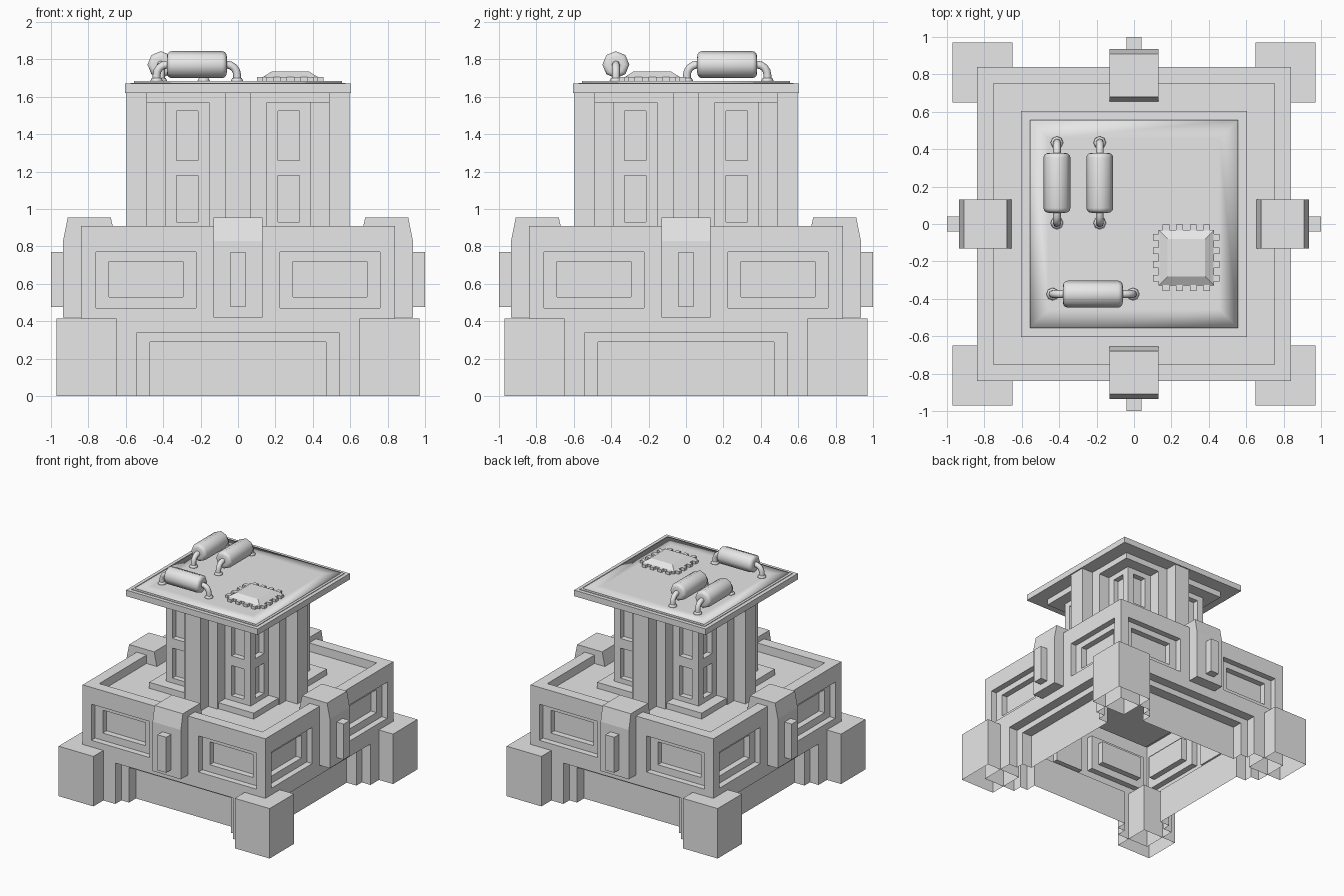
import bpy, bmesh
from math import pi, cos, sin
from mathutils import Matrix, Vector

old = bpy.data.objects.get("Cube")
if old:
    bpy.data.objects.remove(old, do_unlink=True)

GREY = (0.8, 0.8, 0.8, 1)
mat = bpy.data.materials.new("plain_grey")
mat.use_nodes = True
mat.diffuse_color = GREY
mat.node_tree.nodes["Principled BSDF"].inputs["Base Color"].default_value = GREY

TURNS = [Matrix.Rotation(k * pi / 2, 4, 'Z') for k in range(4)]


def box(bm, x, y, z, m=Matrix()):
    """Box from (low, high) ranges, moved by m; returns its vertices."""
    size = [b - a for a, b in (x, y, z)]
    mid = [(a + b) / 2 for a, b in (x, y, z)]
    place = m @ Matrix.Translation(mid) @ Matrix.Diagonal((*size, 1))
    return bmesh.ops.create_cube(bm, size=1, matrix=place)["verts"]


def square(bm, half, z):
    return box(bm, (-half, half), (-half, half), z)


def finish(name, bm, smooth=False):
    bmesh.ops.recalc_face_normals(bm, faces=bm.faces)
    me = bpy.data.meshes.new(name)
    bm.to_mesh(me)
    bm.free()
    me.materials.append(mat)
    for p in me.polygons:
        p.use_smooth = smooth
    ob = bpy.data.objects.new(name, me)
    bpy.context.collection.objects.link(ob)
    return ob


def carve(ob, bm):
    """Subtract the boxes in bm from ob and drop the cutter."""
    cutter = finish("cutter", bm)
    cutter.hide_render = True
    mod = ob.modifiers.new("carve", 'BOOLEAN')
    mod.operation, mod.solver, mod.object = 'DIFFERENCE', 'EXACT', cutter
    bpy.context.view_layer.objects.active = ob
    bpy.ops.object.modifier_apply(modifier=mod.name)
    bpy.data.objects.remove(cutter, do_unlink=True)


def open_bottom(ob):
    bm = bmesh.new()
    bm.from_mesh(ob.data)
    floor = [f for f in bm.faces if f.calc_center_median().z < 0.001]
    bmesh.ops.delete(bm, geom=floor, context='FACES')
    bm.to_mesh(ob.data)
    bm.free()


# Hall: hollow block with a sunken roof, stepped windows and stepped arches
bm = bmesh.new()
square(bm, 0.84, (0, 0.91))
hall = finish("hall", bm)
bm = bmesh.new()
square(bm, 0.75, (0.84, 1.1))
carve(hall, bm)
steps = [((0.225, 0.76), (0.47, 0.77), 0.54, 0.34, 0.79, 0.76),
         ((0.295, 0.69), (0.53, 0.72), 0.47, 0.29, 0.74, 0.67)]
for wx, wz, arch_x, arch_z, window_depth, arch_depth in steps:
    bm = bmesh.new()
    for m in TURNS:
        box(bm, wx, (-1, -window_depth), wz, m)
        box(bm, (-wx[1], -wx[0]), (-1, -window_depth), wz, m)
        box(bm, (-arch_x, arch_x), (-1, -arch_depth), (-0.2, arch_z), m)
    carve(hall, bm)
open_bottom(hall)

# Corner footings
bm = bmesh.new()
for m in TURNS:
    box(bm, (0.65, 0.97), (-0.97, -0.65), (0, 0.415), m)
open_bottom(finish("corner_footings", bm))

# Braces over the middle of each wall, with a small upright block
bm = bmesh.new()
side = [(-0.935, 0.42), (-0.935, 0.83), (-0.91, 0.955),
        (-0.68, 0.955), (-0.655, 0.84), (-0.8, 0.84), (-0.8, 0.42)]
for m in TURNS:
    face = bm.faces.new([bm.verts.new(m @ Vector((-0.13, y, z))) for y, z in side])
    ext = bmesh.ops.extrude_face_region(bm, geom=[face], use_keep_orig=True)
    new = [g for g in ext["geom"] if isinstance(g, bmesh.types.BMVert)]
    bmesh.ops.translate(bm, verts=new, vec=m @ Vector((0.26, 0, 0)))
finish("wall_braces", bm)
bm = bmesh.new()
for m in TURNS:
    box(bm, (-0.04, 0.04), (-1, -0.92), (0.475, 0.77), m)
finish("brace_blocks", bm)

# Tower core with sunken windows
bm = bmesh.new()
square(bm, 0.39, (0.84, 1.62))
core = finish("tower_core", bm)
bm = bmesh.new()
for m in TURNS:
    for x in ((-0.33, -0.215), (0.215, 0.33)):
        for z in ((0.93, 1.18), (1.26, 1.525)):
            box(bm, x, (-0.5, -0.345), z, m)
carve(core, bm)

# Tower pilasters, plinth and cornice
bm = bmesh.new()
for m in TURNS:
    box(bm, (-0.155, 0.155), (-0.49, -0.38), (0.84, 1.62), m)
    box(bm, (-0.07, 0.07), (-0.595, -0.48), (0.84, 1.62), m)
finish("tower_pilasters", bm)
bm = bmesh.new()
square(bm, 0.48, (0.84, 0.89))
finish("tower_plinth", bm)
bm = bmesh.new()
square(bm, 0.488, (1.57, 1.62))
finish("tower_cornice", bm)

# Roof slab, lip and softly shaded deck
bm = bmesh.new()
square(bm, 0.605, (1.62, 1.67))
square(bm, 0.575, (1.66, 1.675))
finish("roof_slab", bm)
bm = bmesh.new()
square(bm, 0.555, (1.67, 1.684))
top = [f for f in bm.faces if f.calc_center_median().z > 1.683]
bmesh.ops.inset_region(bm, faces=top, thickness=0.14)
finish("roof_deck", bm, smooth=True)

# Square roof unit with sloped cover and pins
spot = Matrix.Translation((0.28, -0.18, 0))
bm = bmesh.new()
square(bm, 0.148, (1.68, 1.705))
cap = square(bm, 0.148, (1.705, 1.735))
for v in cap:
    if v.co.z > 1.72:
        v.co.x *= 0.68
        v.co.y *= 0.68
bmesh.ops.transform(bm, matrix=spot, verts=bm.verts)
finish("roof_unit", bm)
bm = bmesh.new()
for m in TURNS:
    for i in range(4):
        x = (i - 1.5) * 0.073
        box(bm, (x - 0.018, x + 0.018), (-0.178, -0.14), (1.68, 1.707), spot @ m)
finish("roof_unit_pins", bm)


def tank(name, x, y, turn):
    """Rounded tank lying along local x on two bent pipes."""
    place = Matrix.Translation((x, y, 0)) @ Matrix.Rotation(turn, 4, 'Z')
    bm = bmesh.new()
    bmesh.ops.create_cone(bm, cap_ends=True, segments=8, radius1=0.072, radius2=0.072,
                          depth=0.32, matrix=Matrix.Rotation(pi / 2, 4, 'Y'))
    rims = [e for e in bm.edges if abs(e.verts[0].co.x - e.verts[1].co.x) < 0.01]
    bmesh.ops.bevel(bm, geom=rims, offset=0.025, segments=3, profile=0.5, affect='EDGES')
    bmesh.ops.transform(bm, matrix=place @ Matrix.Translation((0, 0, 1.772)), verts=bm.verts)
    finish(name, bm, smooth=True)

    # Pipes swept in rings around a quarter bend, with a foot collar
    bm = bmesh.new()
    path = [(0.14, 1.772, 0)]
    path += [(0.16 + 0.055 * sin(a), 1.717 + 0.055 * cos(a), a)
             for a in (i * pi / 8 for i in range(5))]
    path.append((0.215, 1.675, pi / 2))
    for s in (-1, 1):
        rings = []
        for px, pz, a in path:
            ring = []
            for k in range(8):
                t = k * pi / 4
                u, w = 0.021 * cos(t), 0.021 * sin(t)
                ring.append(bm.verts.new((s * (px + u * sin(a)), w, pz + u * cos(a))))
            rings.append(ring)
        for r0, r1 in zip(rings, rings[1:]):
            for k in range(8):
                j = (k + 1) % 8
                bm.faces.new((r0[k], r0[j], r1[j], r1[k]))
        bmesh.ops.create_cone(bm, cap_ends=True, segments=8, radius1=0.036, radius2=0.026,
                              depth=0.02, matrix=Matrix.Translation((s * 0.215, 0, 1.69)))
    bmesh.ops.transform(bm, matrix=place, verts=bm.verts)
    finish(name + "_pipes", bm, smooth=True)


tank("front_tank", -0.22, -0.375, 0)
tank("outer_tank", -0.412, 0.22, pi / 2)
tank("inner_tank", -0.183, 0.22, pi / 2)
